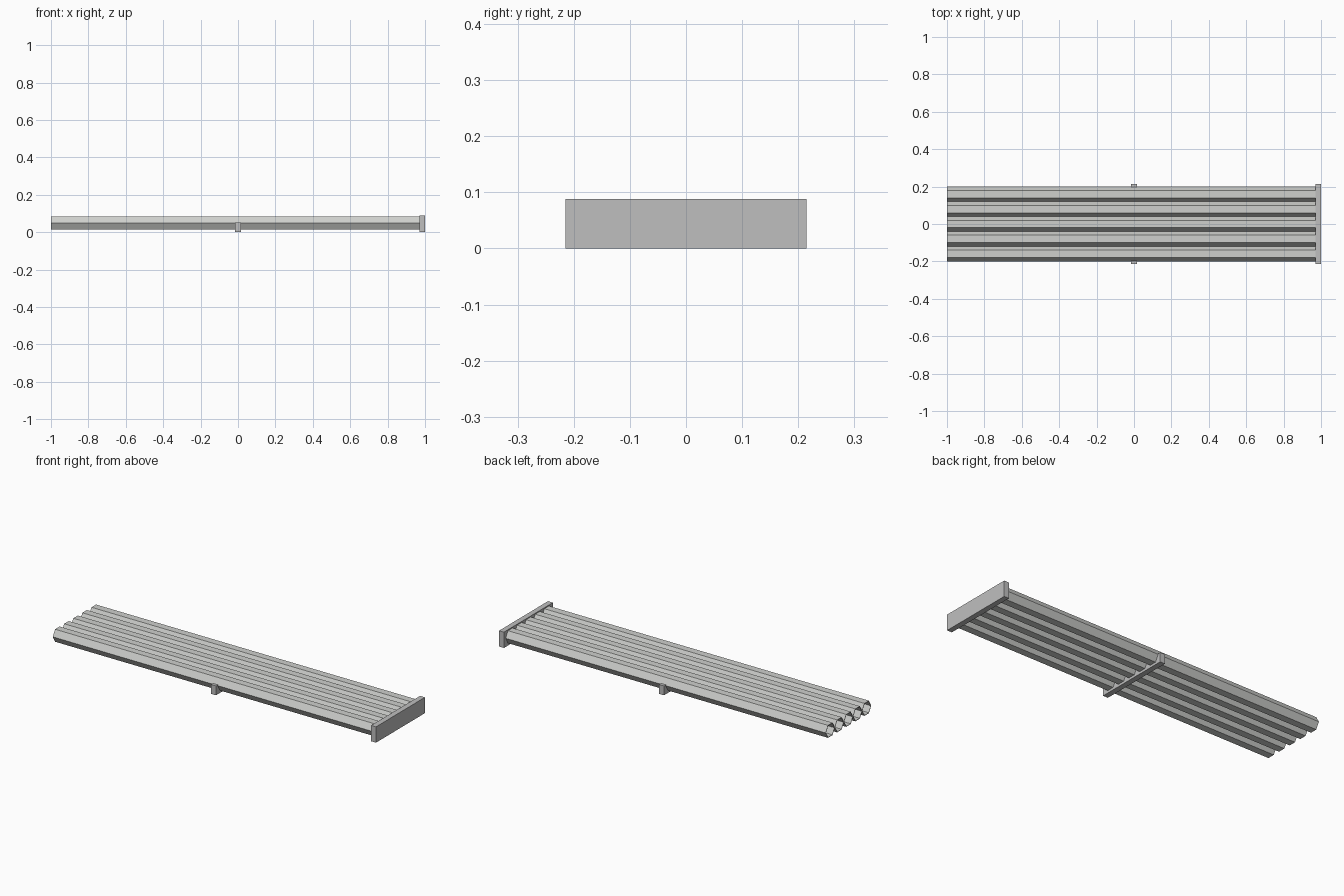
import bpy, bmesh, math

cube = bpy.data.objects.get("Cube")
if cube:
    bpy.data.objects.remove(cube, do_unlink=True)

RADIUS, PITCH, AXIS_Z = 0.04, 0.08, 0.048
HALF_WIDTH = 0.215
CENTRES = [(i - 2) * PITCH for i in range(5)]


def material(name, rgb):
    mat = bpy.data.materials.new(name)
    mat.use_nodes = True
    mat.diffuse_color = (*rgb, 1)
    mat.node_tree.nodes["Principled BSDF"].inputs["Base Color"].default_value = (*rgb, 1)
    return mat


tube_grey = material("light grey", (0.62, 0.63, 0.61))
bracket_grey = material("mid grey", (0.52, 0.52, 0.52))


def extrude(name, profile, x0, x1, mat, capped=True):
    """Sweep a closed (y, z) profile along x."""
    bm = bmesh.new()
    near, far = ([bm.verts.new((x, y, z)) for y, z in profile] for x in (x0, x1))
    n = len(profile)
    for i in range(n):
        j = (i + 1) % n
        bm.faces.new((near[i], near[j], far[j], far[i]))
    if capped:
        bm.faces.new(near)
        bm.faces.new(far)
    bmesh.ops.recalc_face_normals(bm, faces=bm.faces)
    mesh = bpy.data.meshes.new(name)
    bm.to_mesh(mesh)
    bm.free()
    mesh.materials.append(mat)
    obj = bpy.data.objects.new(name, mesh)
    bpy.context.collection.objects.link(obj)
    return obj


def hexagon(y):
    return [(y + RADIUS * math.cos(k * math.pi / 3),
             AXIS_Z + RADIUS * math.sin(k * math.pi / 3)) for k in range(6)]


# Five open hexagonal tubes lying side by side
for number, y in enumerate(CENTRES, 1):
    tube = extrude(f"tube_{number}", hexagon(y), -1, 0.975, tube_grey, capped=False)
    wall = tube.modifiers.new("wall", "SOLIDIFY")
    wall.thickness = 0.003
    wall.offset = -1

# End plate closing the tubes
extrude("end_plate", [(-HALF_WIDTH, 0), (HALF_WIDTH, 0),
                      (HALF_WIDTH, 0.088), (-HALF_WIDTH, 0.088)], 0.97, 1, bracket_grey)

# Middle cradle, notched to the undersides of the tubes
top = 0.052
flare = (top - AXIS_Z) / math.tan(math.pi / 3)
cradle = [(HALF_WIDTH, 0), (HALF_WIDTH, top)]
for y in reversed(CENTRES):
    corners = hexagon(y)
    if y == CENTRES[-1]:
        cradle.append((y + RADIUS - flare, top))
    cradle += [corners[0], corners[5], corners[4], corners[3]]
    cradle.append((y - RADIUS + (flare if y == CENTRES[0] else 0), top))
cradle += [(-HALF_WIDTH, top), (-HALF_WIDTH, 0)]
extrude("middle_cradle", cradle, -0.015, 0.015, bracket_grey)
